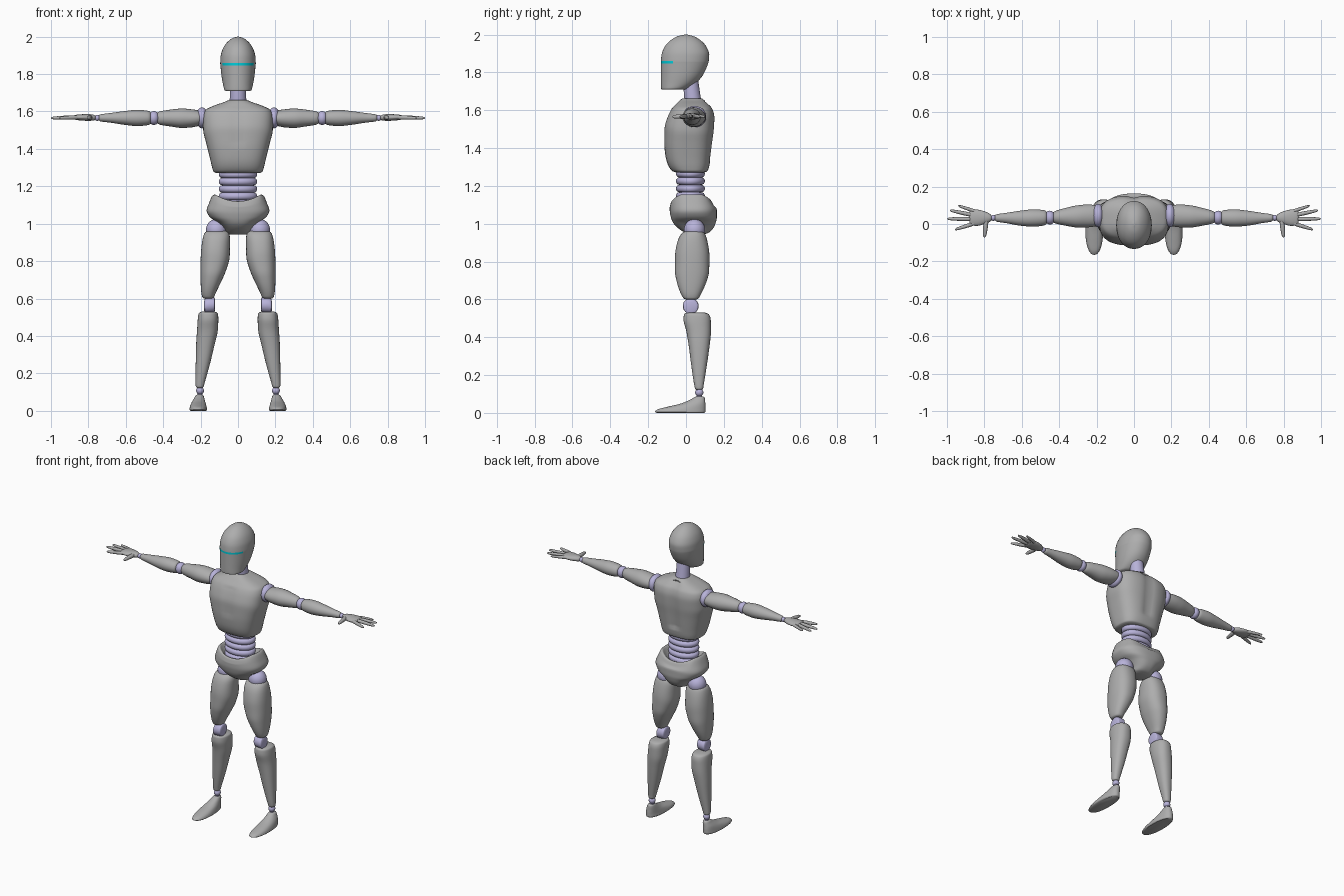
import bpy, bmesh, math
from mathutils import Matrix, Vector


def material(name, rgb):
    m = bpy.data.materials.new(name)
    m.diffuse_color = (*rgb, 1)
    return m


GREY = material("shell grey", (0.42, 0.42, 0.42))
LILAC = material("joint lilac", (0.48, 0.45, 0.70))
CYAN = material("visor cyan", (0.0, 0.62, 0.72))


def finish(name, bm, mat, mirror=False, angle=40):
    bmesh.ops.recalc_face_normals(bm, faces=bm.faces)
    me = bpy.data.meshes.new(name)
    bm.to_mesh(me)
    bm.free()
    me.materials.append(mat)
    me.shade_smooth()
    me.set_sharp_from_angle(angle=math.radians(angle))
    ob = bpy.data.objects.new(name, me)
    bpy.context.collection.objects.link(ob)
    if mirror:
        ob.modifiers.new("mirror", 'MIRROR').use_axis[0] = True
    return ob


def refine(rows, steps):
    """Monotone smooth interpolation between section rows."""
    def slope(i, k):
        if i == 0 or i == len(rows) - 1:
            j = min(i, len(rows) - 2)
            return rows[j + 1][k] - rows[j][k]
        a, b = rows[i][k] - rows[i - 1][k], rows[i + 1][k] - rows[i][k]
        return 2 * a * b / (a + b) if a * b > 0 else 0
    out = []
    for i in range(len(rows) - 1):
        for s in range(steps):
            u = s / steps
            h = (2*u**3 - 3*u*u + 1, u**3 - 2*u*u + u, 3*u*u - 2*u**3, u**3 - u*u)
            out.append([h[0] * rows[i][k] + h[1] * slope(i, k) + h[2] * rows[i + 1][k]
                        + h[3] * slope(i + 1, k) for k in range(5)])
    return out + [list(rows[-1])]


def loft(name, rows, mat=GREY, axis='Z', power=2.0, mirror=False, n=40, steps=4, shape=None):
    """Rows are (position on axis, first min, first max, second min, second max)."""
    bm = bmesh.new()
    rings = []
    for t, a0, a1, b0, b1 in refine(rows, steps):
        ring = []
        for i in range(n):
            w = 2 * math.pi * i / n
            c, s = math.cos(w), math.sin(w)
            a = (a0 + a1) / 2 + (a1 - a0) / 2 * math.copysign(abs(c) ** (2 / power), c)
            b = (b0 + b1) / 2 + (b1 - b0) / 2 * math.copysign(abs(s) ** (2 / power), s)
            co = Vector({'Z': (a, b, t), 'X': (t, a, b), 'Y': (a, t, b)}[axis])
            if shape:
                shape(co)
            ring.append(bm.verts.new(co))
        rings.append(ring)
    for p, q in zip(rings, rings[1:]):
        for i in range(n):
            bm.faces.new((p[i], p[(i + 1) % n], q[(i + 1) % n], q[i]))
    bm.faces.new(rings[0][::-1])
    bm.faces.new(rings[-1])
    return finish(name, bm, mat, mirror)


def centred(rows):
    """(z, half width, front, back) to full section rows."""
    return [(z, -h, h, f, b) for z, h, f, b in rows]


def ball(name, c, r, mat=LILAC):
    bm = bmesh.new()
    bmesh.ops.create_uvsphere(bm, u_segments=32, v_segments=20, radius=1,
                              matrix=Matrix.Translation(c) @ Matrix.Diagonal((*r, 1)))
    return finish(name, bm, mat, True)


# Head with a visor strip coloured across the front
head = loft("head", centred([
    (1.71, .066, -.128, .0), (1.714, .072, -.132, .01), (1.745, .08, -.133, .055),
    (1.79, .088, -.133, .092), (1.847, .094, -.133, .117), (1.859, .095, -.133, .12),
    (1.895, .093, -.129, .123), (1.94, .079, -.11, .105), (1.975, .053, -.074, .07),
    (1.993, .027, -.038, .035), (2.0, .004, -.006, .005)]), power=2.1, n=64)
head.data.materials.append(CYAN)
for f in head.data.polygons:
    if 1.847 < f.center.z < 1.859 and f.center.y < -.07:
        f.material_index = 1

# Neck
loft("neck", [(1.62, -.046, .046, -.005, .085), (1.70, -.043, .043, -.012, .073),
              (1.79, -.04, .04, -.015, .06)], LILAC)


# Chest, with a groove down the spine and breastbone
def chest_groove(co):
    k = math.exp(-(co.x / .03) ** 2)
    if co.y > .1 and co.z > 1.35:
        co.y -= .012 * k
    elif co.y < -.08 and co.z > 1.42:
        co.y += .005 * k


loft("chest", centred([
    (1.272, .118, -.055, .10), (1.278, .13, -.072, .113), (1.30, .138, -.09, .122),
    (1.35, .15, -.107, .13), (1.43, .17, -.115, .14), (1.50, .186, -.115, .149),
    (1.56, .187, -.10, .152), (1.605, .176, -.078, .142), (1.63, .132, -.055, .122),
    (1.65, .075, -.035, .10), (1.662, .048, -.02, .085)]), power=2.8, n=64, shape=chest_groove)

# Ribbed waist
loft("waist_core", [(1.09, -.085, .085, -.035, .082), (1.29, -.085, .085, -.035, .082)], LILAC)
for i in range(5):
    z = 1.108 + i * .039
    rows = []
    for k in range(9):
        w = math.pi * (k / 8 - .5)
        d = .018 * math.cos(w)
        rows.append((z + .0195 * math.sin(w), -.085 - d, .085 + d, -.035 - d, .082 + d))
    loft("waist_ring_%d" % (i + 1), rows, LILAC, steps=1)


# Pelvis, a bowl dipping in the middle and rising to hip points
def hip_points(co):
    if co.z > 1.08:
        co.z -= .035 * max(0, 1 - (co.x / .12) ** 2) * min(1, (co.z - 1.08) / .05)


loft("pelvis", centred([
    (.943, .045, .02, .09), (.95, .06, -.0, .115), (.975, .076, -.04, .143),
    (1.005, .105, -.068, .157), (1.035, .15, -.08, .163), (1.07, .168, -.086, .163),
    (1.11, .155, -.086, .153), (1.15, .137, -.078, .137), (1.155, .128, -.07, .128),
    (1.14, .112, -.055, .112), (1.10, .08, -.03, .08)]), power=2.5, n=64, shape=hip_points)

# Legs
ball("hip_joint", (.115, .045, .967), (.056, .056, .058))
loft("thigh", [
    (.965, .075, .15, .01, .075), (.955, .052, .175, -.015, .095), (.92, .043, .189, -.04, .11),
    (.83, .044, .199, -.058, .124), (.75, .064, .201, -.058, .122), (.69, .09, .2, -.048, .107),
    (.63, .119, .196, -.027, .08), (.605, .13, .189, -.012, .066),
    (.60, .138, .182, -.002, .056)], mirror=True, power=2.3)
# Knee disc, rounded at its rim
loft("knee_joint", [(.122, -.002, .052, .545, .595), (.127, -.014, .064, .528, .605),
                    (.15, -.017, .067, .523, .607), (.176, -.014, .064, .522, .60),
                    (.181, -.002, .052, .535, .585)], LILAC, 'X', mirror=True)
loft("shin", [
    (.53, .125, .195, .01, .10), (.522, .109, .209, -.01, .12), (.49, .105, .215, -.013, .131),
    (.43, .108, .219, .002, .132), (.35, .126, .224, .015, .124), (.25, .15, .226, .028, .11),
    (.15, .178, .227, .043, .094), (.128, .184, .225, .048, .09),
    (.122, .192, .217, .055, .083)], mirror=True, power=2.3)
ball("ankle_joint", (.203, .07, .108), (.021, .022, .021))
loft("ankle_post", [(.07, .189, .219, .055, .087), (.11, .19, .216, .056, .084)], LILAC, mirror=True)
loft("foot", [
    (.0, .17, .254, -.155, .096), (.006, .165, .26, -.165, .102), (.018, .167, .258, -.15, .103),
    (.033, .171, .253, -.095, .103), (.05, .176, .245, -.025, .102), (.07, .181, .233, .022, .101),
    (.082, .185, .226, .043, .098), (.087, .192, .218, .055, .09)], mirror=True, power=2.2)

# Arms
ball("shoulder_joint", (.192, .045, 1.566), (.034, .062, .056))
loft("upper_arm", [
    (.195, .01, .085, 1.54, 1.592), (.202, -.01, .1, 1.527, 1.603), (.25, -.018, .104, 1.515, 1.612),
    (.30, -.019, .1, 1.512, 1.616), (.36, -.01, .087, 1.52, 1.61), (.42, .003, .07, 1.53, 1.60),
    (.435, .012, .06, 1.54, 1.59)], axis='X', mirror=True)
ball("elbow_joint", (.45, .034, 1.565), (.03, .037, .037))
loft("forearm", [
    (.462, .012, .055, 1.543, 1.587), (.475, -.006, .073, 1.529, 1.602),
    (.54, -.014, .078, 1.522, 1.609), (.60, -.01, .072, 1.528, 1.603),
    (.68, .004, .06, 1.54, 1.592), (.738, .014, .051, 1.548, 1.584),
    (.745, .022, .044, 1.556, 1.576)], axis='X', mirror=True)
ball("wrist_joint", (.752, .033, 1.566), (.016, .016, .016))

# Hands: flat palm, four fingers and a thumb
loft("palm", [
    (.76, .024, .042, 1.56, 1.574), (.768, .014, .052, 1.553, 1.581), (.80, .0, .068, 1.55, 1.586),
    (.84, -.01, .077, 1.552, 1.585), (.872, -.006, .073, 1.557, 1.581),
    (.88, .005, .063, 1.564, 1.575)], axis='X', mirror=True)


def finger(name, x0, y0, x1, y1, axis='X', r=.011):
    rows = []
    for u, k in ((0, .9), (.3, 1), (.6, .9), (.9, .65), (.97, .4), (1, .1)):
        x, y, z = x0 + (x1 - x0) * u, y0 + (y1 - y0) * u, 1.569 - .004 * u
        a, t = (y, x) if axis == 'X' else (x, y)
        rows.append((t, a - r * k, a + r * k, z - r * k, z + r * k))
    loft(name, rows, axis=axis, mirror=True, n=16, steps=3)


finger("index_finger", .85, .004, .958, -.03)
finger("middle_finger", .86, .026, 1.0, .028)
finger("ring_finger", .855, .046, .985, .073)
finger("little_finger", .835, .063, .94, .098, r=.01)
finger("thumb", .79, .02, .80, -.072, 'Y', .013)
